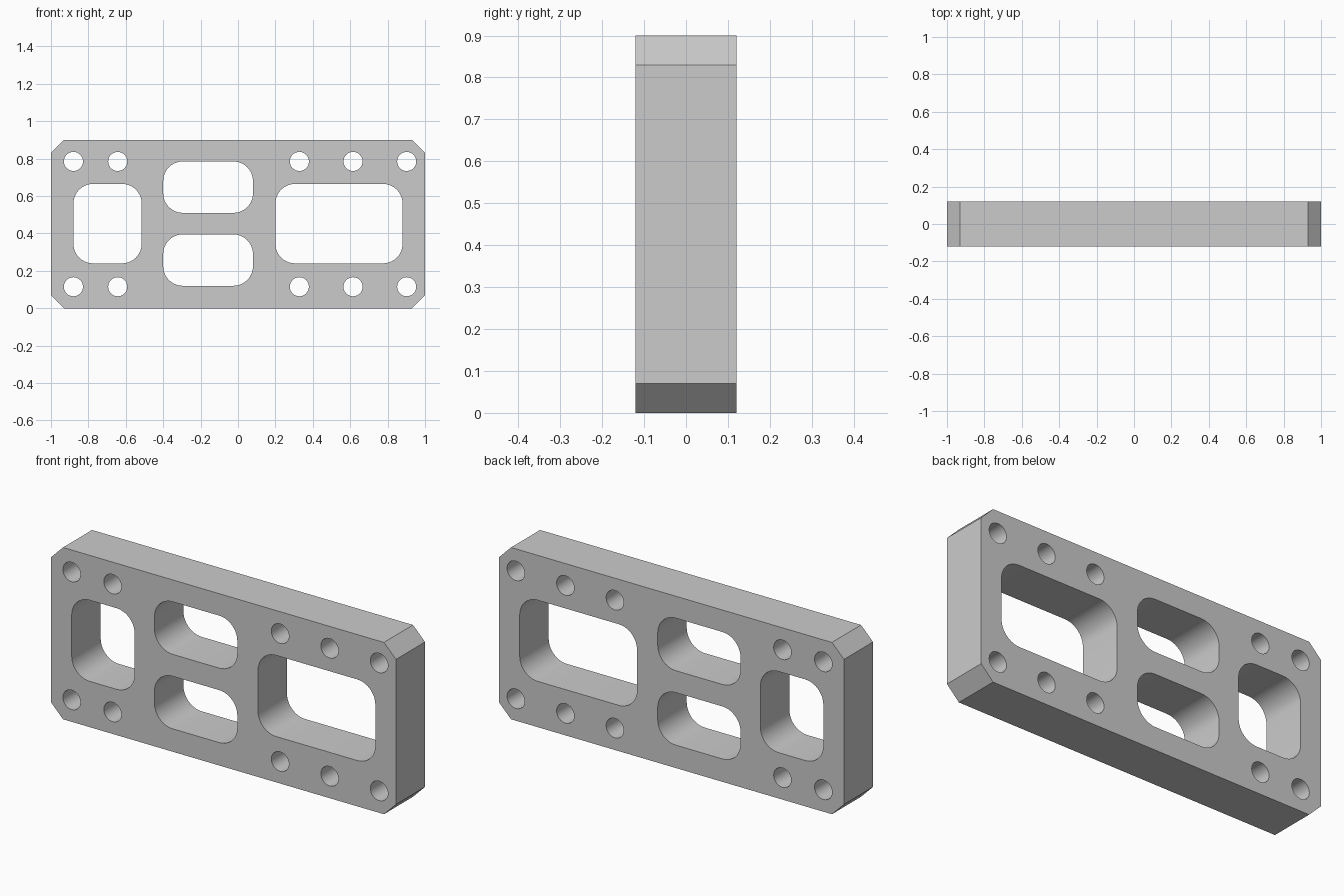
import bpy
from math import cos, sin, pi, radians

if "Cube" in bpy.data.objects:
    bpy.data.objects.remove(bpy.data.objects["Cube"])

HALF_DEPTH = 0.12
HEIGHT = 0.9
CHAMFER = 0.07
MID = HEIGHT / 2

metal = bpy.data.materials.new("plain grey")
metal.use_nodes = True
grey = (0.6, 0.6, 0.6, 1)
metal.diffuse_color = grey
metal.node_tree.nodes["Principled BSDF"].inputs["Base Color"].default_value = grey


def arc(cx, cz, r, start, sweep, steps):
    return [(cx + r * cos(start + sweep * i / steps),
             cz + r * sin(start + sweep * i / steps)) for i in range(steps + 1)]


def circle(cx, cz, r, steps=32):
    return arc(cx, cz, r, 0, 2 * pi, steps)[:-1]


def rounded_window(x0, x1, z0, z1, r=0.105):
    corners = [(x1 - r, z1 - r), (x0 + r, z1 - r), (x0 + r, z0 + r), (x1 - r, z0 + r)]
    return [p for i, (cx, cz) in enumerate(corners)
            for p in arc(cx, cz, r, i * pi / 2, pi / 2, 10)]


# Outer outline with chamfered corners
c = CHAMFER
outline = [(-1 + c, 0), (1 - c, 0), (1, c), (1, HEIGHT - c),
           (1 - c, HEIGHT), (-1 + c, HEIGHT), (-1, HEIGHT - c), (-1, c)]

# Four rounded windows and two rows of bolt holes
loops = [outline,
         rounded_window(-0.88, -0.515, 0.24, 0.665),
         rounded_window(0.2, 0.88, 0.24, 0.665),
         rounded_window(-0.4, 0.08, 0.51, 0.785),
         rounded_window(-0.4, 0.08, 0.12, 0.395)]
for x in (-0.88, -0.643, 0.328, 0.615, 0.902):
    for z in (MID - 0.335, MID + 0.335):
        loops.append(circle(x, z, 0.051))

# Fill the profile, extrude it through the thickness and stand it up
profile = bpy.data.curves.new("plate_profile", "CURVE")
profile.dimensions = "2D"
profile.fill_mode = "BOTH"
profile.extrude = HALF_DEPTH
for loop in loops:
    spline = profile.splines.new("POLY")
    spline.points.add(len(loop) - 1)
    for point, (x, z) in zip(spline.points, loop):
        point.co = (x, z, 0, 1)
    spline.use_cyclic_u = True
profile.materials.append(metal)

plate = bpy.data.objects.new("slotted_plate", profile)
plate.rotation_euler.x = radians(90)
bpy.context.collection.objects.link(plate)
bpy.ops.object.select_all(action="DESELECT")
plate.select_set(True)
bpy.context.view_layer.objects.active = plate
bpy.ops.object.convert(target="MESH")
bpy.ops.object.transform_apply(location=False, rotation=True, scale=False)

# Weld the caps to the walls and smooth only the curved walls
bpy.ops.object.mode_set(mode="EDIT")
bpy.ops.mesh.select_all(action="SELECT")
bpy.ops.mesh.remove_doubles(threshold=0.0001)
bpy.ops.mesh.normals_make_consistent(inside=False)
bpy.ops.object.mode_set(mode="OBJECT")
bpy.ops.object.shade_smooth_by_angle(angle=radians(30))
